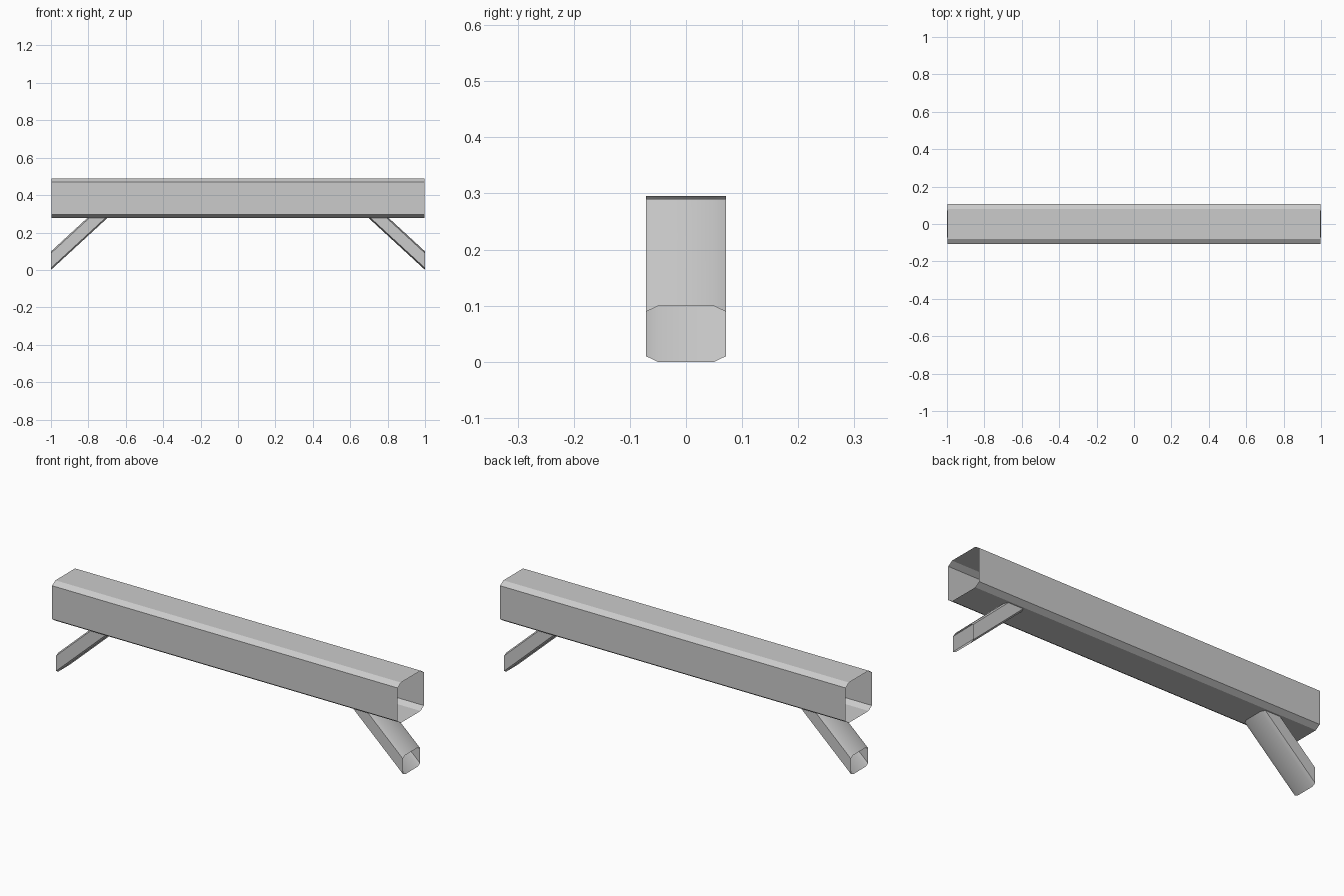
import bpy
import bmesh

cube = bpy.data.objects.get("Cube")
if cube:
    bpy.data.objects.remove(cube, do_unlink=True)

grey = bpy.data.materials.new("plain_grey")
grey.use_nodes = True
grey.diffuse_color = (0.6, 0.6, 0.6, 1)
grey.node_tree.nodes["Principled BSDF"].inputs["Base Color"].default_value = (0.6, 0.6, 0.6, 1)


def chamfered_section(half_width, low, high, cut_y, cut_z):
    """Closed eight-sided section in the YZ plane."""
    w, f = half_width, half_width - cut_y
    return [(-f, low), (f, low), (w, low + cut_z), (w, high - cut_z),
            (f, high), (-f, high), (-w, high - cut_z), (-w, low + cut_z)]


def open_tube(name, start, end):
    """Thin open-ended tube joining two matching rings of points."""
    bm = bmesh.new()
    a = [bm.verts.new(p) for p in start]
    b = [bm.verts.new(p) for p in end]
    for i in range(len(a)):
        j = (i + 1) % len(a)
        bm.faces.new((a[i], a[j], b[j], b[i]))
    # Make the walls face outward
    centre = sum((v.co for v in a), a[0].co * 0) / len(a)
    for face in bm.faces:
        face.normal_update()
    if bm.faces[:][0].normal.dot(a[0].co + a[1].co - 2 * centre) < 0:
        bmesh.ops.reverse_faces(bm, faces=bm.faces[:])
    mesh = bpy.data.meshes.new(name)
    bm.to_mesh(mesh)
    bm.free()
    mesh.materials.append(grey)
    obj = bpy.data.objects.new(name, mesh)
    bpy.context.collection.objects.link(obj)
    return obj


# Long horizontal beam, open at both ends
BEAM_HALF = 0.996
section = chamfered_section(0.108, 0.278, 0.488, 0.027, 0.018)
open_tube("beam", [(-BEAM_HALF, y, z) for y, z in section],
          [(BEAM_HALF, y, z) for y, z in section])

# Sloping braces: upright outer cut, level cut just inside the beam
SLOPE = 0.92
section = chamfered_section(0.0715, 0.0, 0.099, 0.021, 0.01)
for name, side, top in (("left_brace", 1, 0.29), ("right_brace", -1, 0.295)):
    outer = [(side, y, z) for y, z in section]
    inner = [(side * (1 - (top - z) / SLOPE), y, top) for y, z in section]
    brace = open_tube(name, outer, inner)
    bpy.ops.object.select_all(action="DESELECT")
    brace.select_set(True)
    bpy.context.view_layer.objects.active = brace
    bpy.ops.object.shade_smooth_by_angle(angle=0.6)
